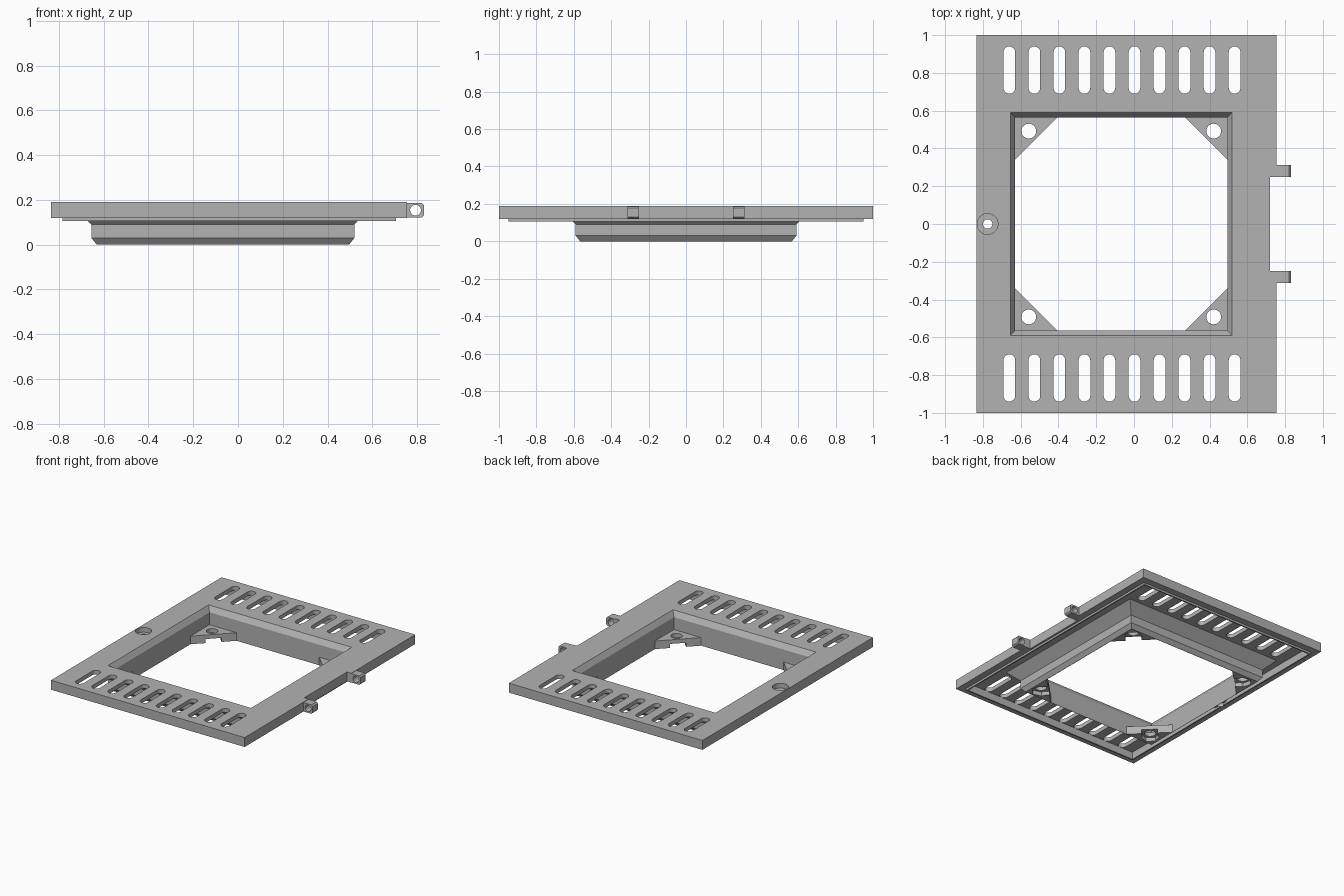
import bpy, bmesh, math
from mathutils import Matrix, Vector

cube = bpy.data.objects.get("Cube")
if cube:
    bpy.data.objects.remove(cube, do_unlink=True)

grey = bpy.data.materials.new("mid_grey")
grey.use_nodes = True
COLOUR = (0.45, 0.45, 0.45, 1)
grey.diffuse_color = COLOUR
grey.node_tree.nodes["Principled BSDF"].inputs["Base Color"].default_value = COLOUR


def finish(bm, name):
    bmesh.ops.recalc_face_normals(bm, faces=bm.faces)
    mesh = bpy.data.meshes.new(name)
    bm.to_mesh(mesh)
    bm.free()
    mesh.materials.append(grey)
    obj = bpy.data.objects.new(name, mesh)
    bpy.context.collection.objects.link(obj)
    return obj


def prism(bm, outline, z0, z1):
    """Add an upright prism over a flat outline."""
    low = [bm.verts.new((x, y, z0)) for x, y in outline]
    high = [bm.verts.new((x, y, z1)) for x, y in outline]
    bm.faces.new(low[::-1])
    bm.faces.new(high)
    n = len(low)
    for i in range(n):
        j = (i + 1) % n
        bm.faces.new((low[i], low[j], high[j], high[i]))


def rect(x0, x1, y0, y1):
    return [(x0, y0), (x1, y0), (x1, y1), (x0, y1)]


def circle(cx, cy, r, n=32, turn=0):
    return [(cx + r * math.cos(turn + math.tau * i / n),
             cy + r * math.sin(turn + math.tau * i / n)) for i in range(n)]


def slot(cx, cy, half, r, n=10):
    """Outline of a round-ended slot lying along y."""
    pts = []
    for side in (1, -1):
        for i in range(n + 1):
            a = math.pi * i / n
            pts.append((cx + side * r * math.cos(a),
                        cy + side * (half - r + r * math.sin(a))))
    return pts


def boolean(obj, prisms, operation="DIFFERENCE"):
    """Apply one boolean made of separate prisms (outline, z0, z1)."""
    bm = bmesh.new()
    for outline, z0, z1 in prisms:
        prism(bm, outline, z0, z1)
    cutter = finish(bm, "cutter")
    cutter.hide_render = True
    mod = obj.modifiers.new("shape", "BOOLEAN")
    mod.object, mod.operation, mod.solver = cutter, operation, "EXACT"
    bpy.context.view_layer.update()
    graph = bpy.context.evaluated_depsgraph_get()
    mesh = bpy.data.meshes.new_from_object(obj.evaluated_get(graph))
    obj.modifiers.clear()
    obj.data = mesh
    bpy.data.objects.remove(cutter, do_unlink=True)


# Grille frame: hollow plate, lip and funnel lofted through rectangles
TOP, STEP, LIP, FLOOR = 0.19, 0.12, 0.105, 0.16


def outer(d):
    return (-0.835 + d, 0.755 - d, 1 - d)


def opening(d):
    return (-0.655 + d, 0.52 - d, 0.59 - d)


sections = [
    (outer(0), TOP), (outer(0), STEP),
    (outer(0.05), STEP), (outer(0.05), LIP),
    (outer(0.06), LIP), (outer(0.06), FLOOR),
    (opening(-0.07), FLOOR), (opening(0), 0.09),
    (opening(0), 0.03), (opening(0.024), 0),
    (opening(0.026), 0), (opening(0.026), 0.152),
    (opening(0), TOP),
]
bm = bmesh.new()
loops = [[bm.verts.new((x, y, z)) for x, y in rect(x0, x1, -h, h)]
         for (x0, x1, h), z in sections]
for k, a in enumerate(loops):
    b = loops[(k + 1) % len(loops)]
    for i in range(4):
        j = (i + 1) % 4
        bm.faces.new((a[i], a[j], b[j], b[i]))
frame = finish(bm, "grille_frame")

# Screw boss under the left edge, then vents, edge notch and screw hole
SCREW = (-0.775, 0)
boolean(frame, [(circle(*SCREW, 0.058), STEP, 0.17)], "UNION")
vents = [(slot(-0.66 + 0.1325 * i, side * 0.815, 0.125, 0.031), 0.14, 0.3)
         for i in range(10) for side in (-1, 1)]
boolean(frame, vents + [(rect(0.72, 0.9, -0.25, 0.25), 0.08, 0.3),
                        (circle(*SCREW, 0.055), 0.155, 0.3)])
boolean(frame, [(circle(*SCREW, 0.025), 0.05, 0.3)])

# Corner gussets with a screw hole and a nut pocket open to the middle
LEG = 0.225
x_left, x_right, y_side = opening(0.025)
for sx, cx, x_name in ((1, x_left, "right"), (-1, x_right, "left")):
    for sy, y_name in ((1, "front"), (-1, "back")):
        cy = -sy * y_side
        bm = bmesh.new()
        prism(bm, [(cx, cy), (cx + sx * LEG, cy), (cx, cy + sy * LEG)], 0, 0.06)
        gusset = finish(bm, f"{y_name}_{x_name}_gusset")
        hole = Vector((cx + sx * 0.073, cy + sy * 0.073))
        inward = Vector((sx, sy)).normalized()
        across = Vector((-sy, sx)).normalized() * 0.055
        channel = [tuple(p) for p in (hole - across, hole + inward * 0.15 - across,
                                      hole + inward * 0.15 + across, hole + across)]
        facing = math.atan2(sy, sx) + math.pi / 6
        boolean(gusset, [(circle(*hole, 0.039), -0.1, 0.2)])
        boolean(gusset, [(circle(*hole, 0.0635, 6, facing), -0.1, 0.03)])
        boolean(gusset, [(channel, -0.1, 0.03)])

# Hinge tabs: side profile with a pin hole, stood up along y
for side, name in ((-1, "front"), (1, "back")):
    bm = bmesh.new()
    profile = [(0.715, -0.033), (0.82, -0.033), (0.83, -0.023),
               (0.83, 0.023), (0.82, 0.033), (0.715, 0.033)]
    prism(bm, profile, -0.031, 0.031)
    tab = finish(bm, f"{name}_hinge_tab")
    boolean(tab, [(circle(0.793, 0, 0.024), -0.1, 0.1)])
    tab.data.transform(Matrix.Translation((0, side * 0.281, 0.154))
                       @ Matrix.Rotation(math.pi / 2, 4, "X"))

# Smooth the round holes while keeping the edges crisp
bpy.ops.object.select_all(action="DESELECT")
for obj in bpy.context.scene.objects:
    if obj.type == "MESH" and obj.data.materials and obj.data.materials[0] == grey:
        obj.select_set(True)
        bpy.context.view_layer.objects.active = obj
bpy.ops.object.shade_smooth_by_angle(angle=math.radians(25))
